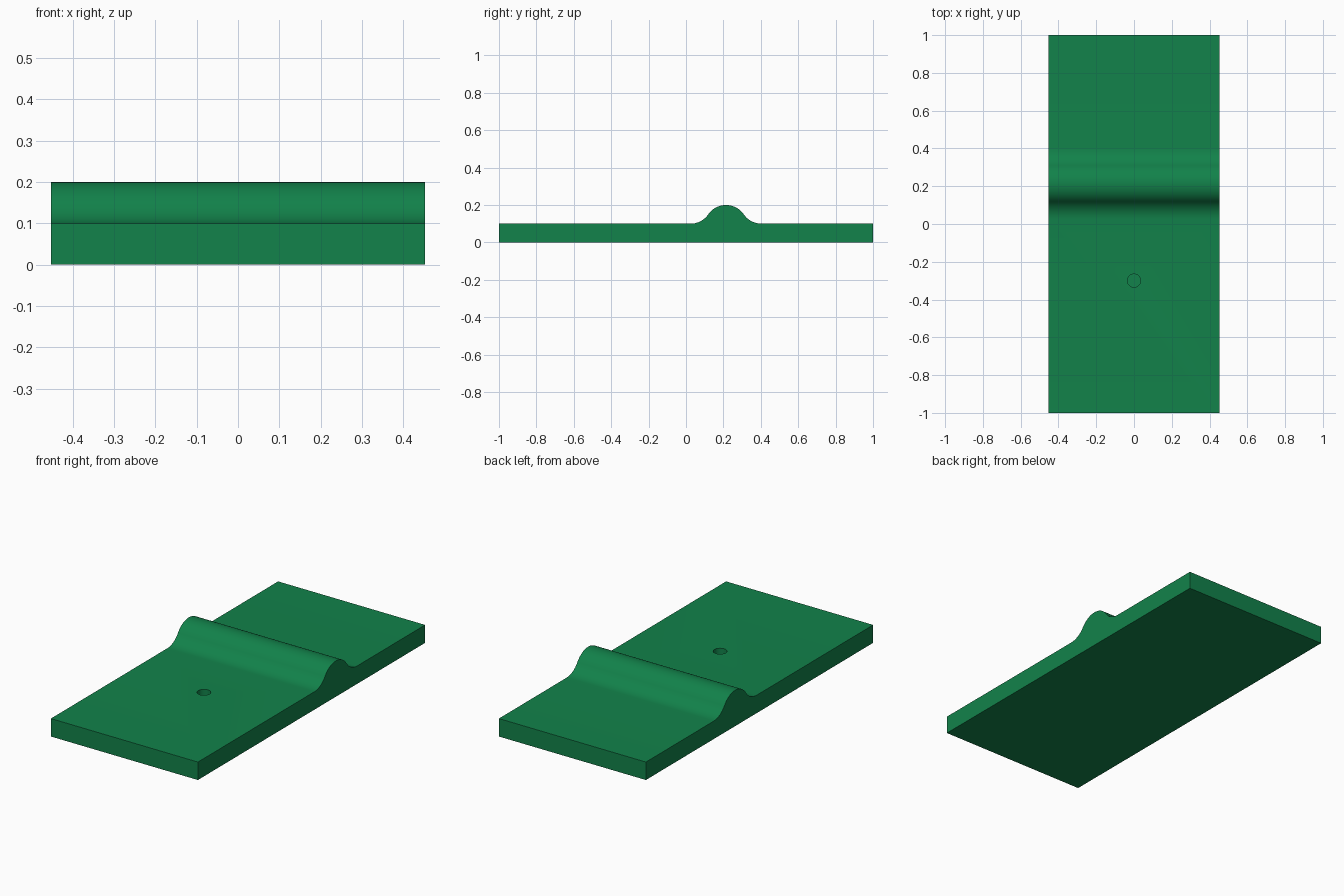
import bpy, bmesh, math

if "Cube" in bpy.data.objects:
    bpy.data.objects.remove(bpy.data.objects["Cube"])

green = bpy.data.materials.new("fairway green")
green.diffuse_color = (0.006, 0.223, 0.069, 1)
green.use_nodes = True
green.node_tree.nodes["Principled BSDF"].inputs["Base Color"].default_value = green.diffuse_color

W, L, H = 0.453, 1.0, 0.1          # half width, half length, slab height
BUMP_Y, HALF, RISE = 0.214, 0.19, 0.1

# Side profile: flat slab with an S-curved bump made of two matching arcs
a = 2 * math.atan(RISE / HALF)
r = HALF / 2 / math.sin(a)
N = 8
half = [(r * math.sin(a * i / N), H + RISE - r * (1 - math.cos(a * i / N))) for i in range(N + 1)]
half += [(HALF - r * math.sin(a * i / N), H + r * (1 - math.cos(a * i / N))) for i in range(N - 1, -1, -1)]
top = [(BUMP_Y - d, z) for d, z in reversed(half)] + [(BUMP_Y + d, z) for d, z in half[1:]]
profile = [(-L, 0), (-L, H)] + top + [(L, H), (L, 0)]

# Extrude the profile across the width
bm = bmesh.new()
face = bm.faces.new([bm.verts.new((-W, y, z)) for y, z in profile])
ext = bmesh.ops.extrude_face_region(bm, geom=[face])
bmesh.ops.translate(bm, vec=(2 * W, 0, 0),
                    verts=[v for v in ext["geom"] if isinstance(v, bmesh.types.BMVert)])
bmesh.ops.recalc_face_normals(bm, faces=bm.faces)
mesh = bpy.data.meshes.new("course_tile")
bm.to_mesh(mesh)
bm.free()
mesh.materials.append(green)
tile = bpy.data.objects.new("course_tile", mesh)
bpy.context.collection.objects.link(tile)

# Blind cup hole, cut into the flat in front of the bump
bpy.ops.mesh.primitive_cylinder_add(vertices=32, radius=0.035, depth=0.16, location=(0, -0.3, 0.1))
cutter = bpy.context.object
cutter.name = "hole_cutter"
cutter.data.materials.append(green)
cutter.hide_render = True
mod = tile.modifiers.new("hole", "BOOLEAN")
mod.operation = "DIFFERENCE"
mod.solver = "EXACT"
mod.object = cutter

# Apply the cut, remove the cutter and smooth the bump
bpy.ops.object.select_all(action="DESELECT")
tile.select_set(True)
bpy.context.view_layer.objects.active = tile
bpy.ops.object.modifier_apply(modifier="hole")
bpy.data.objects.remove(cutter)
bpy.ops.object.shade_smooth_by_angle(angle=math.radians(30))
